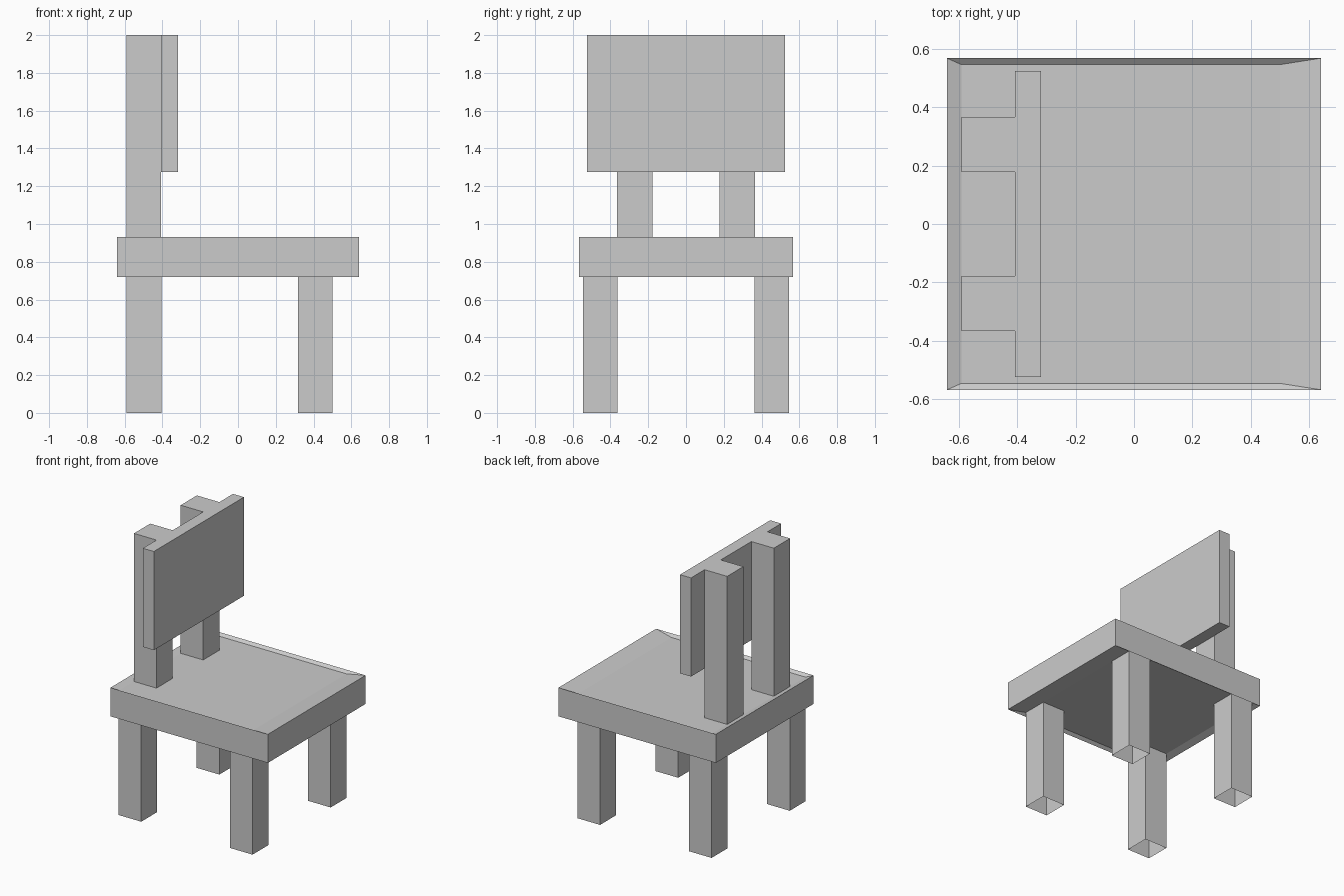
import bpy, bmesh

if "Cube" in bpy.data.objects:
    bpy.data.objects.remove(bpy.data.objects["Cube"])


def new_object(name, bm):
    mesh = bpy.data.meshes.new(name)
    bmesh.ops.recalc_face_normals(bm, faces=bm.faces[:])
    bm.to_mesh(mesh)
    bm.free()
    obj = bpy.data.objects.new(name, mesh)
    bpy.context.collection.objects.link(obj)
    return obj


def ring(bm, x0, x1, y0, y1, z):
    return [bm.verts.new((x, y, z)) for x, y in
            ((x0, y0), (x1, y0), (x1, y1), (x0, y1))]


def bridge(bm, a, b):
    for i in range(4):
        j = (i + 1) % 4
        bm.faces.new((a[i], a[j], b[j], b[i]))


def box(name, x0, x1, y0, y1, z0, z1, bottom=True, top=True):
    bm = bmesh.new()
    low = ring(bm, x0, x1, y0, y1, z0)
    high = ring(bm, x0, x1, y0, y1, z1)
    bridge(bm, low, high)
    if bottom:
        bm.faces.new(low[::-1])
    if top:
        bm.faces.new(high)
    return new_object(name, bm)


SEAT_LOW, SEAT_HIGH, DISH = 0.72, 0.93, 0.018
OUTER = (-0.64, 0.64, -0.567, 0.567)
INNER = (-0.59, 0.50, -0.545, 0.545)

# Seat, slightly dished above and below
bm = bmesh.new()
rings = [ring(bm, *INNER, SEAT_LOW + DISH), ring(bm, *OUTER, SEAT_LOW),
         ring(bm, *OUTER, SEAT_HIGH), ring(bm, *INNER, SEAT_HIGH - DISH)]
for a, b in zip(rings, rings[1:]):
    bridge(bm, a, b)
bm.faces.new(rings[0][::-1])
bm.faces.new(rings[-1])
new_object("seat", bm)

# Hollow legs and back posts, repeated on both sides
for side, s in (("near", -1), ("far", 1)):
    leg_y = sorted((s * 0.362, s * 0.545))
    for end, x0, x1 in (("rear", -0.59, -0.405), ("fore", 0.317, 0.50)):
        box(f"{end}_leg_{side}", x0, x1, *leg_y, 0, SEAT_LOW + DISH,
            bottom=False, top=False)
    post_y = sorted((s * 0.177, s * 0.365))
    box(f"back_post_{side}", -0.59, -0.407, *post_y, SEAT_HIGH - DISH, 2.0,
        bottom=False)

# Backrest panel
box("backrest", -0.407, -0.318, -0.523, 0.523, 1.275, 2.0)
